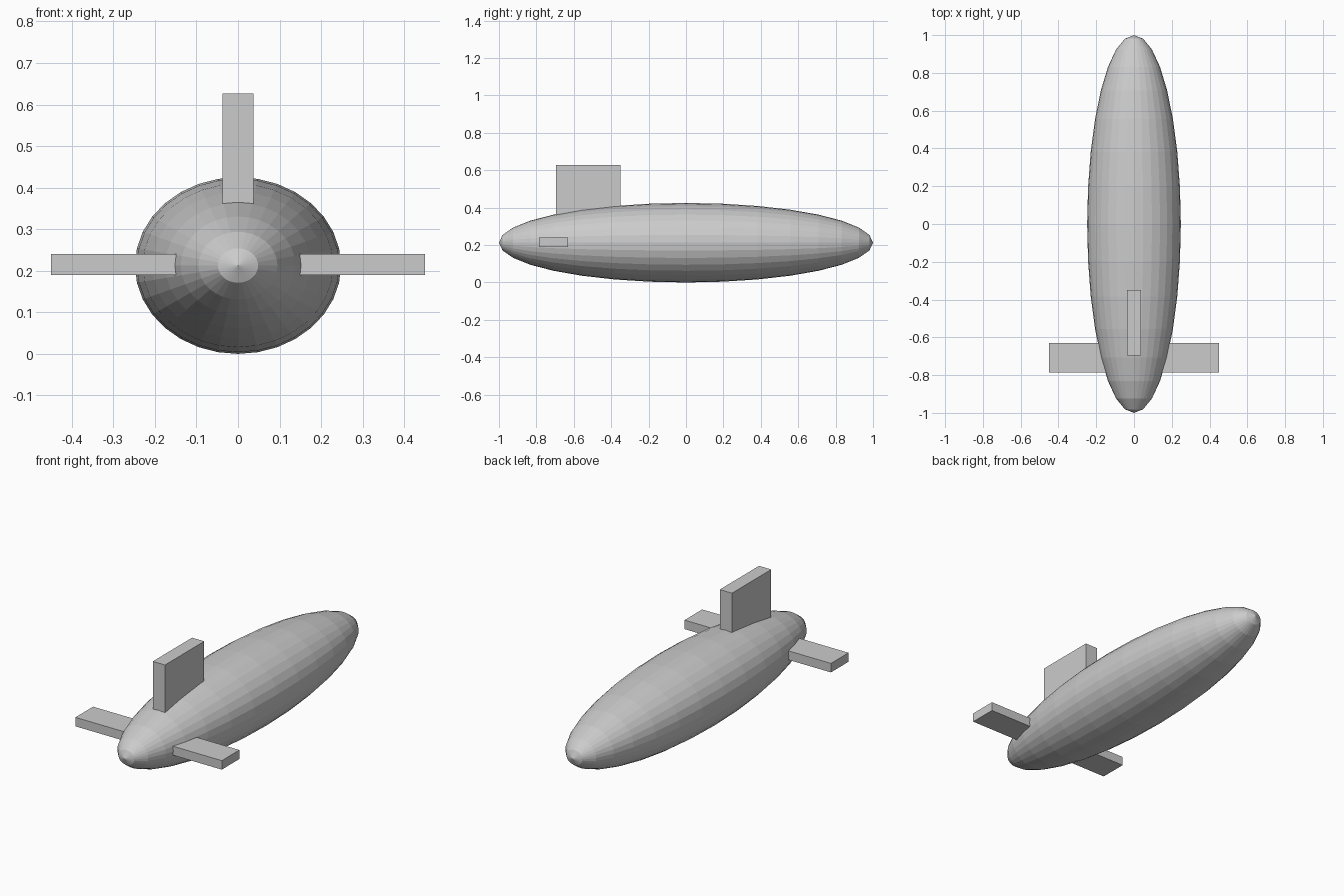
import bpy
import math

if "Cube" in bpy.data.objects:
    bpy.data.objects.remove(bpy.data.objects["Cube"], do_unlink=True)

AXIS_Z = 0.2125  # height of the hull's long axis

grey = bpy.data.materials.new("hull_grey")
grey.use_nodes = True
colour = (0.6, 0.6, 0.6, 1)
grey.diffuse_color = colour
grey.node_tree.nodes["Principled BSDF"].inputs["Base Color"].default_value = colour


def finish(name):
    obj = bpy.context.object
    obj.name = name
    bpy.ops.object.transform_apply(location=False, rotation=True, scale=True)
    obj.data.materials.append(grey)
    return obj


def box(name, low, high):
    centre = [(a + b) / 2 for a, b in zip(low, high)]
    bpy.ops.mesh.primitive_cube_add(size=1, location=centre)
    bpy.context.object.scale = [b - a for a, b in zip(low, high)]
    return finish(name)


# Long faceted hull, poles at bow and stern
bpy.ops.mesh.primitive_uv_sphere_add(
    segments=32, ring_count=16, radius=1,
    location=(0, 0, AXIS_Z), rotation=(math.pi / 2, 0, 0))
bpy.context.object.scale = (0.248, AXIS_Z, 1)
finish("hull")

# Upright fin
box("upright_fin", (-0.0375, -0.695, 0.3), (0.0375, -0.35, 0.627))

# Side fins, rooted inside the hull
for name, side in (("left_fin", 1), ("right_fin", -1)):
    inner, outer = sorted((side * 0.1, side * 0.45))
    box(name, (inner, -0.785, 0.19), (outer, -0.63, 0.24))
